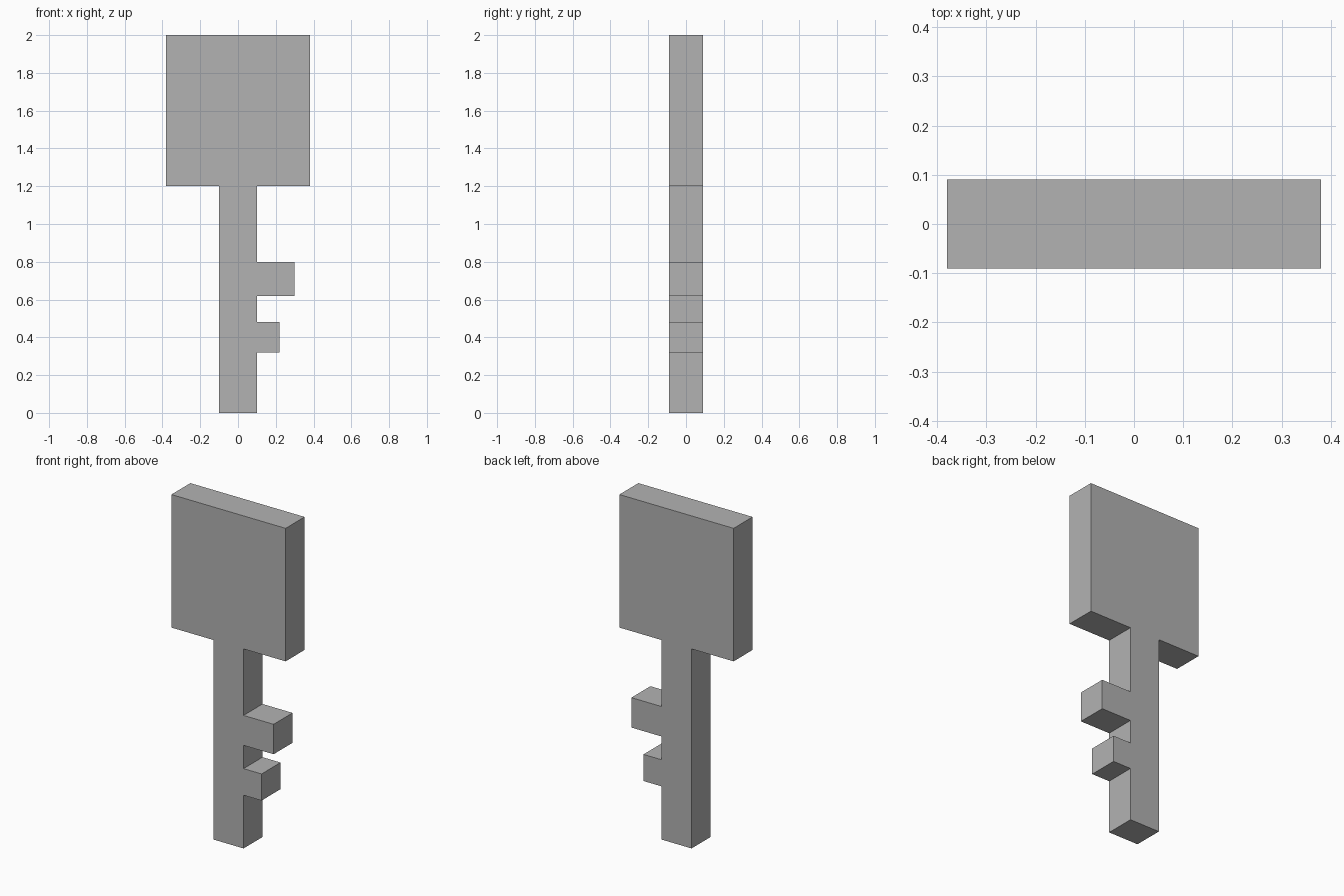
import bpy
import bmesh

cube = bpy.data.objects.get("Cube")
if cube:
    bpy.data.objects.remove(cube, do_unlink=True)

# Plain grey for the whole key
grey = bpy.data.materials.new("plain_grey")
grey.use_nodes = True
colour = (0.448, 0.448, 0.448, 1)
grey.diffuse_color = colour
grey.node_tree.nodes["Principled BSDF"].inputs["Base Color"].default_value = colour

HEAD, SHAFT, DEPTH = 0.38, 0.1, 0.18
SHOULDER, TOP = 1.2, 2.0
TEETH = [(0.32, 0.48, 0.22), (0.62, 0.8, 0.3)]  # bottom, top, reach

# Key outline: shaft foot, teeth going up, then the square head
outline = [(-SHAFT, 0), (SHAFT, 0)]
for low, high, reach in TEETH:
    outline += [(SHAFT, low), (reach, low), (reach, high), (SHAFT, high)]
outline += [(SHAFT, SHOULDER), (HEAD, SHOULDER), (HEAD, TOP),
            (-HEAD, TOP), (-HEAD, SHOULDER), (-SHAFT, SHOULDER)]

# Extrude the outline from front to back
bm = bmesh.new()
front = bm.faces.new([bm.verts.new((x, -DEPTH / 2, z)) for x, z in outline])
result = bmesh.ops.extrude_face_region(bm, geom=[front], use_keep_orig=True)
moved = [v for v in result["geom"] if isinstance(v, bmesh.types.BMVert)]
bmesh.ops.translate(bm, verts=moved, vec=(0, DEPTH, 0))
bmesh.ops.recalc_face_normals(bm, faces=bm.faces)

mesh = bpy.data.meshes.new("key")
bm.to_mesh(mesh)
bm.free()
mesh.materials.append(grey)
bpy.context.collection.objects.link(bpy.data.objects.new("key", mesh))
